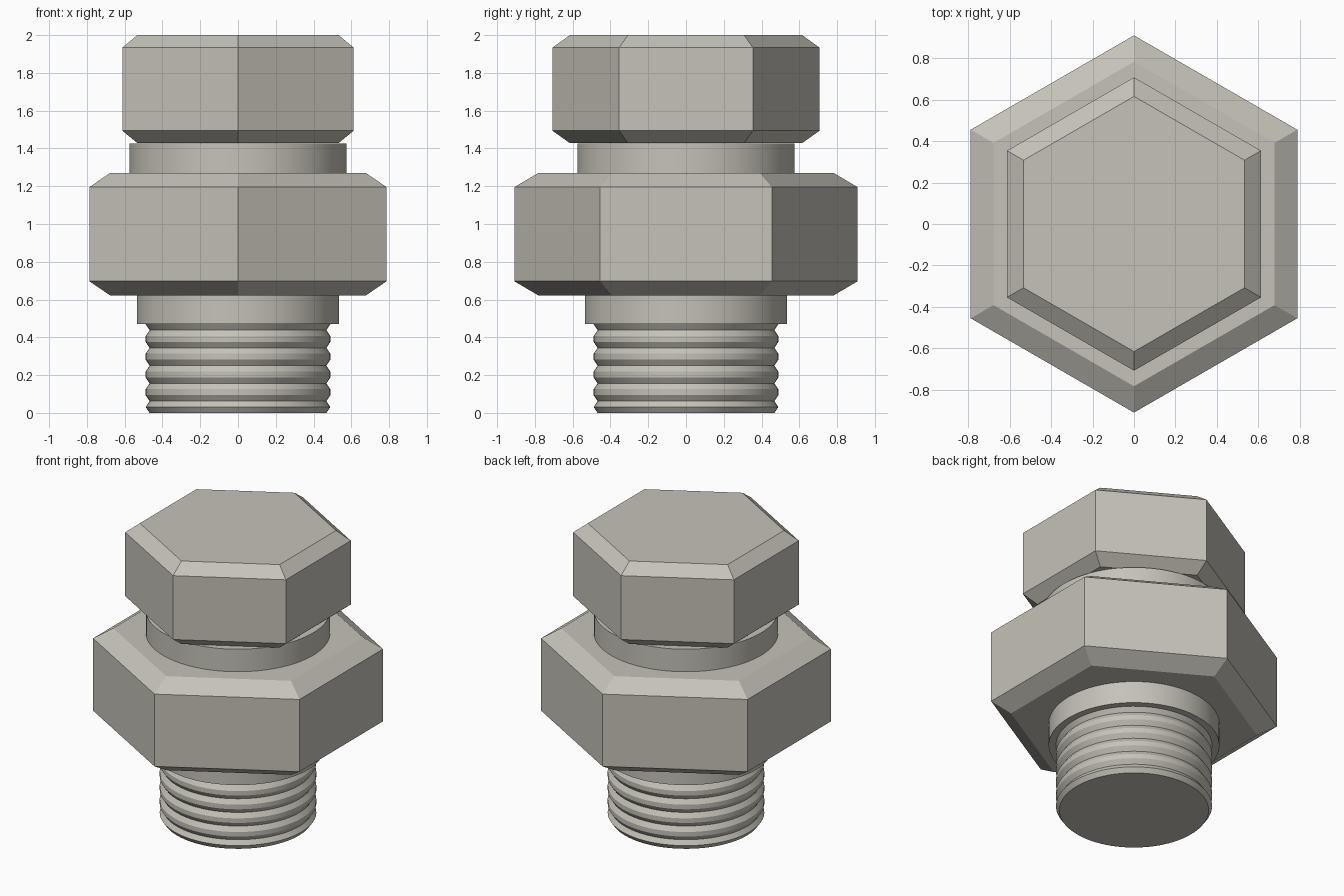
import bpy, math

if "Cube" in bpy.data.objects:
    bpy.data.objects.remove(bpy.data.objects["Cube"])

steel = bpy.data.materials.new("warm grey steel")
steel.diffuse_color = (0.56, 0.54, 0.48, 1)
steel.use_nodes = True
steel.node_tree.nodes["Principled BSDF"].inputs["Base Color"].default_value = steel.diffuse_color


def lathe(name, profile, sides, start=0.0):
    """Capped solid of revolution from (radius, z) pairs, bottom to top."""
    verts = [(r * math.cos(start + math.tau * i / sides),
              r * math.sin(start + math.tau * i / sides), z)
             for r, z in profile for i in range(sides)]
    faces = [(k * sides + i, k * sides + (i + 1) % sides,
              (k + 1) * sides + (i + 1) % sides, (k + 1) * sides + i)
             for k in range(len(profile) - 1) for i in range(sides)]
    top = (len(profile) - 1) * sides
    faces += [tuple(reversed(range(sides))), tuple(range(top, top + sides))]
    mesh = bpy.data.meshes.new(name)
    mesh.from_pydata(verts, [], faces)
    mesh.materials.append(steel)
    obj = bpy.data.objects.new(name, mesh)
    bpy.context.collection.objects.link(obj)
    if sides > 6:
        bpy.context.view_layer.objects.active = obj
        obj.select_set(True)
        bpy.ops.object.shade_smooth_by_angle(angle=math.radians(25))
        obj.select_set(False)
    return obj


def hexagon(name, radius, inner, z0, z1, chamfer):
    """Hexagonal block with chamfered rims and corners on the y axis."""
    return lathe(name, [(inner, z0), (radius, z0 + chamfer),
                        (radius, z1 - chamfer), (inner, z1)], 6, math.pi / 2)


# Hexagonal blocks
hexagon("cap_hex", 0.707, 0.615, 1.428, 2.0, 0.066)
hexagon("body_hex", 0.909, 0.782, 0.622, 1.27, 0.075)

# Round collars
lathe("upper_collar", [(0.575, 1.27), (0.575, 1.425)], 96)
lathe("lower_collar", [(0.535, 0.47), (0.535, 0.622)], 96)

# Threaded end: stacked ridges with a slope, a flat crest and a slope
pitch, step = 0.094, 0.0313
thread = [(0.468, 0.0), (0.489, step)]
for k in range(5):
    z = step + k * pitch
    thread += [(0.489, z), (0.468, z + step), (0.489, z + 2 * step)] if k else \
              [(0.468, z + step), (0.489, z + 2 * step)]
thread.append((0.489, 0.47))
lathe("threaded_end", thread, 96)
